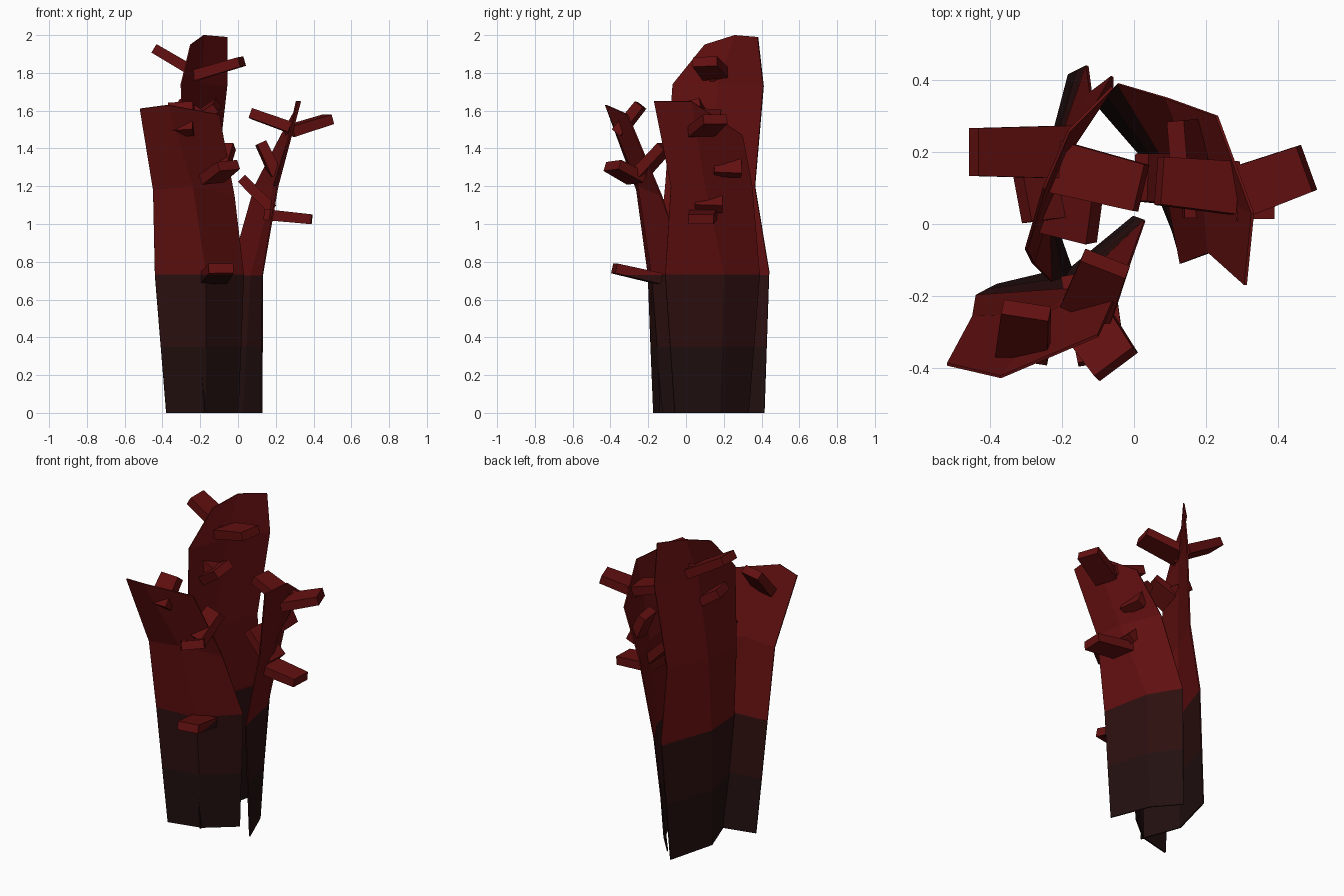
import bpy, bmesh
from mathutils import Vector

cube = bpy.data.objects.get("Cube")
if cube:
    bpy.data.objects.remove(cube, do_unlink=True)


def make_material(name, colour):
    m = bpy.data.materials.new(name)
    m.use_nodes = True
    m.diffuse_color = (*colour, 1)
    m.node_tree.nodes["Principled BSDF"].inputs["Base Color"].default_value = (*colour, 1)
    return m


MATERIALS = [make_material("charred black", (.016, .005, .005)),
             make_material("dark brown", (.027, .005, .005)),
             make_material("deep red", (.125, .005, .005))]
BANDS = (.35, .73)


def finish(name, bm):
    """Cut the faces at the colour bands, colour them by height, link the object."""
    for band in BANDS:
        bmesh.ops.bisect_plane(bm, geom=bm.verts[:] + bm.edges[:] + bm.faces[:],
                               plane_co=(0, 0, band), plane_no=(0, 0, 1))
    for f in bm.faces:
        z = f.calc_center_median().z
        f.material_index = sum(z > band for band in BANDS)
    mesh = bpy.data.meshes.new(name)
    bm.to_mesh(mesh)
    bm.free()
    for m in MATERIALS:
        mesh.materials.append(m)
    ob = bpy.data.objects.new(name, mesh)
    bpy.context.scene.collection.objects.link(ob)
    return ob


def bark_sheet(name, rows):
    """Thin bent sheet lofted through rows of three points."""
    bm = bmesh.new()
    grid = [[bm.verts.new(p) for p in row] for row in rows]
    for low, high in zip(grid, grid[1:]):
        for i in range(len(low) - 1):
            bm.faces.new((low[i], low[i + 1], high[i + 1], high[i]))
    ob = finish(name, bm)
    solid = ob.modifiers.new("thickness", "SOLIDIFY")
    solid.thickness, solid.offset = .008, 0


def stub(name, start, end, across, width=.14, thick=.055):
    """Flat broken branch, wide in the across direction."""
    a, b = Vector(start), Vector(end)
    along = (b - a).normalized()
    side = Vector(across)
    side = (side - along * side.dot(along)).normalized()
    up = along.cross(side)
    bm = bmesh.new()
    rings = []
    for p, scale in ((a, 1.05), (b, .95)):
        rings.append([bm.verts.new(p + (side * s * width + up * u * thick) * scale / 2)
                      for s, u in ((-1, -1), (1, -1), (1, 1), (-1, 1))])
    for i in range(4):
        j = (i + 1) % 4
        bm.faces.new((rings[0][i], rings[0][j], rings[1][j], rings[1][i]))
    bm.faces.new(rings[0][::-1])
    bm.faces.new(rings[1])
    bmesh.ops.recalc_face_normals(bm, faces=bm.faces)
    finish(name, bm)


# Three leaning sheets of bark around a hollow middle
bark_sheet("front_bark", [
    [(-.38, -.17, 0), (-.17, -.12, 0), (0, .02, 0)],
    [(-.44, -.2, .73), (-.17, -.18, .73), (.03, .01, .73)],
    [(-.45, -.26, 1.18), (-.24, -.25, 1.2), (-.02, -.13, 1.15)],
    [(-.52, -.39, 1.61), (-.37, -.425, 1.63), (-.1, -.31, 1.58)]])

bark_sheet("side_bark", [
    [(.125, -.06, 0), (.03, .18, 0), (-.1, .33, 0)],
    [(.13, -.11, .73), (.07, .2, .73), (-.045, .39, .73)],
    [(.21, -.08, 1.2), (.19, .1, 1.2), (.09, .35, 1.2)],
    [(.31, -.17, 1.65), (.33, .03, 1.65), (.23, .3, 1.47)]])

bark_sheet("tall_back_bark", [
    [(-.17, -.14, 0), (-.26, .11, 0), (-.18, .415, 0)],
    [(-.23, -.16, .73), (-.25, .1, .73), (-.13, .44, .75)],
    [(-.28, -.11, 1.2), (-.24, .12, 1.2), (-.12, .365, 1.2)],
    [(-.3, -.07, 1.74), (-.2, .17, 1.74), (-.06, .41, 1.73)],
    [(-.25, .1, 1.95), (-.18, .26, 2), (-.06, .38, 1.99)]])

# Broken branches of each sheet: start, end, wide direction
BRANCHES = {
    "front_branch": [
        ((-.31, -.36, 1.48), (-.3, -.24, 1.63), (1, -.2, 0)),
        ((-.14, -.26, 1.24), (-.05, -.39, 1.31), (.7, .75, 0)),
        ((-.13, -.24, 1.27), (-.08, -.11, 1.41), (1, -.4, 0)),
        ((-.13, -.14, .71), (-.09, -.38, .765), (1, .2, 0))],
    "side_branch": [
        ((.27, .08, 1.49), (.48, .155, 1.555), (-.4, 1, 0)),
        ((.28, .1, 1.51), (.07, .12, 1.585), (-.1, 1, 0)),
        ((.2, .22, 1.26), (.12, .22, 1.43), (-.1, 1, 0)),
        ((.18, .12, 1.08), (.02, .13, 1.24), (0, 1, 0)),
        ((.14, .09, 1.05), (.39, .08, 1.025), (0, 1, 0))],
    "tall_branch": [
        ((-.19, .2, 1.78), (-.445, .2, 1.93), (0, 1, 0)),
        ((-.22, .16, 1.79), (.02, .1, 1.86), (.1, 1, 0)),
        ((-.2, .09, 1.57), (-.31, .07, 1.64), (-.2, 1, 0)),
        ((-.24, .05, 1.54), (-.11, .01, 1.63), (-.2, 1, 0))]}

for name, limbs in BRANCHES.items():
    for n, limb in enumerate(limbs, 1):
        stub(f"{name}_{n}", *limb)
